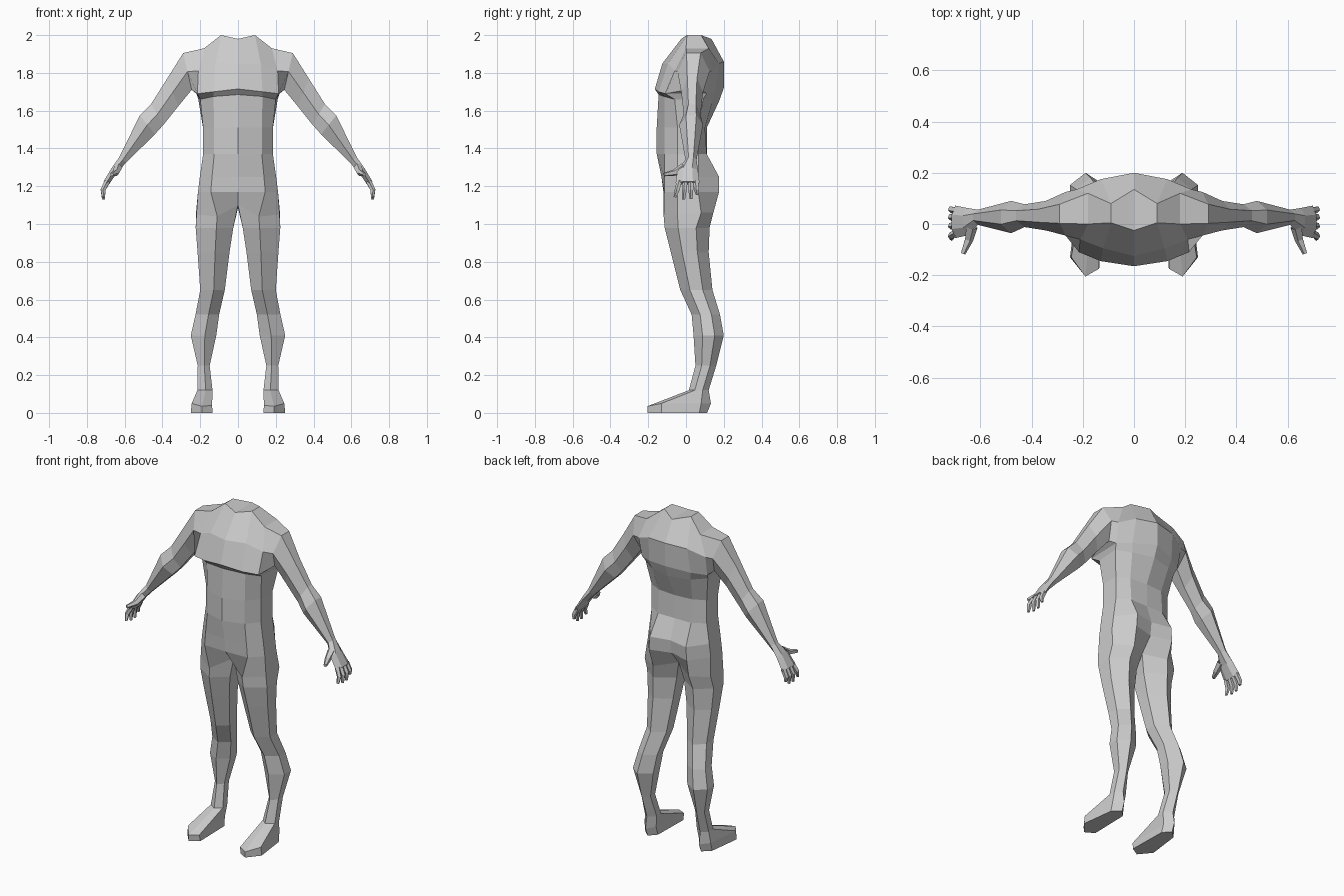
import bpy, bmesh, math
from mathutils import Vector

if "Cube" in bpy.data.objects:
    bpy.data.objects.remove(bpy.data.objects["Cube"])


def loft(bm, a, b, closed=True, skip=()):
    n = len(a)
    for i in range(n if closed else n - 1):
        if i not in skip:
            j = (i + 1) % n
            bm.faces.new((a[i], a[j], b[j], b[i]))


def add_ring(bm, pts):
    return [bm.verts.new(p) for p in pts]


def finish(bm, name):
    bmesh.ops.recalc_face_normals(bm, faces=bm.faces[:])
    me = bpy.data.meshes.new(name)
    bm.to_mesh(me)
    bm.free()
    ob = bpy.data.objects.new(name, me)
    bpy.context.collection.objects.link(ob)
    m = ob.modifiers.new("Mirror", 'MIRROR')
    m.use_clip = True
    m.merge_threshold = 0.0005
    return ob


# Half rings run: centre front, front, outer front, outer back, back, centre back
upper = [
    [(0, -.025, 1.98), (.09, .005, 2.0), (.18, 0, 1.93), (.18, .12, 1.93), (.09, .08, 2.0), (0, .135, 1.98)],
    [(0, -.125, 1.85), (.12, -.095, 1.85), (.21, -.06, 1.81), (.225, .135, 1.81), (.13, .175, 1.85), (0, .2, 1.86)],
    [(0, -.165, 1.715), (.13, -.145, 1.70), (.215, -.11, 1.69), (.22, .11, 1.69), (.14, .155, 1.7), (0, .2, 1.72)],
    [(0, -.145, 1.685), (.13, -.115, 1.675), (.2, -.06, 1.66), (.21, .09, 1.66), (.13, .14, 1.65), (0, .175, 1.65)],
]
crotch = [(0, -.04, 1.10), (.11, -.118, 1.04), (.22, -.045, 1.05),
          (.222, .08, 1.06), (.12, .145, 1.06), (0, .07, 1.085)]


def waist_ring(z, xo, yf, fy, by, yb):
    return [(0, yf, z), (xo * .68, fy, z), (xo, -.045, z), (xo, .065, z), (xo * .6, by, z), (0, yb, z)]


def leg_ring(z, xi, xo, yf, yb):
    d, w = yb - yf, xo - xi
    f, b = yf + .3 * d, yf + .7 * d
    return [(xi, f, z), (xi + .45 * w, yf, z), (xo, f, z), (xo, b, z), (xi + .55 * w, yb, z), (xi, b, z)]


waist = [(1.51, .185, -.155, -.115, .10, .11), (1.37, .185, -.155, -.115, .11, .11),
         (1.25, .202, -.13, -.115, .175, .15), (1.17, .212, -.12, -.115, .175, .14)]
legs = [(.98, .025, .224, -.113, .125), (.85, .045, .214, -.08, .12), (.65, .07, .2, -.03, .14),
        (.52, .1, .225, .03, .18), (.41, .115, .25, .04, .2),
        (.25, .15, .213, .05, .16), (.12, .135, .215, .015, .12)]
foot = [[(.137, -.175, .04), (.19, -.205, .035), (.245, -.13, .05), (.222, .08, .05), (.18, .132, .05), (.145, .08, .05)],
        [(.135, -.17, 0), (.19, -.203, 0), (.25, -.13, 0), (.225, .07, 0), (.18, .112, 0), (.14, .07, 0)]]

# Torso, open on the centre plane and at the shoulder
bm = bmesh.new()
torso = [add_ring(bm, r) for r in upper + [waist_ring(*w) for w in waist] + [crotch]]
for k in range(len(torso) - 1):
    loft(bm, torso[k], torso[k + 1], closed=False, skip=(2,) if k < 2 else ())
t = torso[0]
bm.faces.new((t[0], t[1], t[4], t[5]))
bm.faces.new((t[1], t[2], t[3], t[4]))

# Leg and foot carry on from the crotch ring
prev = torso[-1]
for pts in [leg_ring(*l) for l in legs] + foot:
    cur = add_ring(bm, pts)
    loft(bm, prev, cur)
    prev = cur
bm.faces.new(prev)

# Arm and palm grow out of the shoulder hole


def arm_ring(xt, zt, xl, zl, y0, y1):
    d = y1 - y0
    a, b, xm, zm = y0 + .28 * d, y1 - .28 * d, (xt + xl) / 2, (zt + zl) / 2
    return [(xl, a, zl), (xm, y0, zm), (xt, a, zt), (xt, b, zt), (xm, y1, zm), (xl, b, zl)]


arm = [(.29, 1.905, .245, 1.71, -.045, .125), (.375, 1.77, .315, 1.625, -.025, .09),
       (.46, 1.635, .395, 1.525, -.012, .077), (.52, 1.575, .44, 1.475, -.036, .09),
       (.628, 1.355, .592, 1.325, -.003, .056), (.668, 1.298, .638, 1.275, -.045, .063),
       (.712, 1.225, .684, 1.208, -.055, .072)]
prev = [torso[2][2], torso[1][2], torso[0][2], torso[0][3], torso[1][3], torso[2][3]]
for a in arm:
    cur = add_ring(bm, arm_ring(*a))
    loft(bm, prev, cur)
    prev = cur
bm.faces.new(prev)
finish(bm, "body")


# Fingers and thumb: tapered five-sided tubes
def digit(name, path, radii):
    bm = bmesh.new()
    path = [Vector(p) for p in path]
    prev = None
    for k, p in enumerate(path):
        d = (path[min(k + 1, len(path) - 1)] - path[max(k - 1, 0)]).normalized()
        u = d.cross(Vector((1, .1, .3))).normalized()
        v = d.cross(u)
        cur = add_ring(bm, [p + radii[k] * (u * math.cos(i * math.tau / 5) + v * math.sin(i * math.tau / 5))
                            for i in range(5)])
        if prev:
            loft(bm, prev, cur)
        prev = cur
    bm.faces.new(prev)
    finish(bm, name)


fingers = [("index_finger", -.034, -.058, 1.142), ("middle_finger", -.004, -.012, 1.13),
           ("ring_finger", .026, .027, 1.132), ("little_finger", .053, .06, 1.155)]
for name, y0, y1, zt in fingers:
    digit(name, [(.692, y0, 1.225), (.714, (y0 + y1) / 2, 1.18), (.712, y1, zt)], (.015, .014, .008))
digit("thumb", [(.635, -.01, 1.3), (.645, -.06, 1.272), (.668, -.115, 1.262)], (.024, .018, .01))
